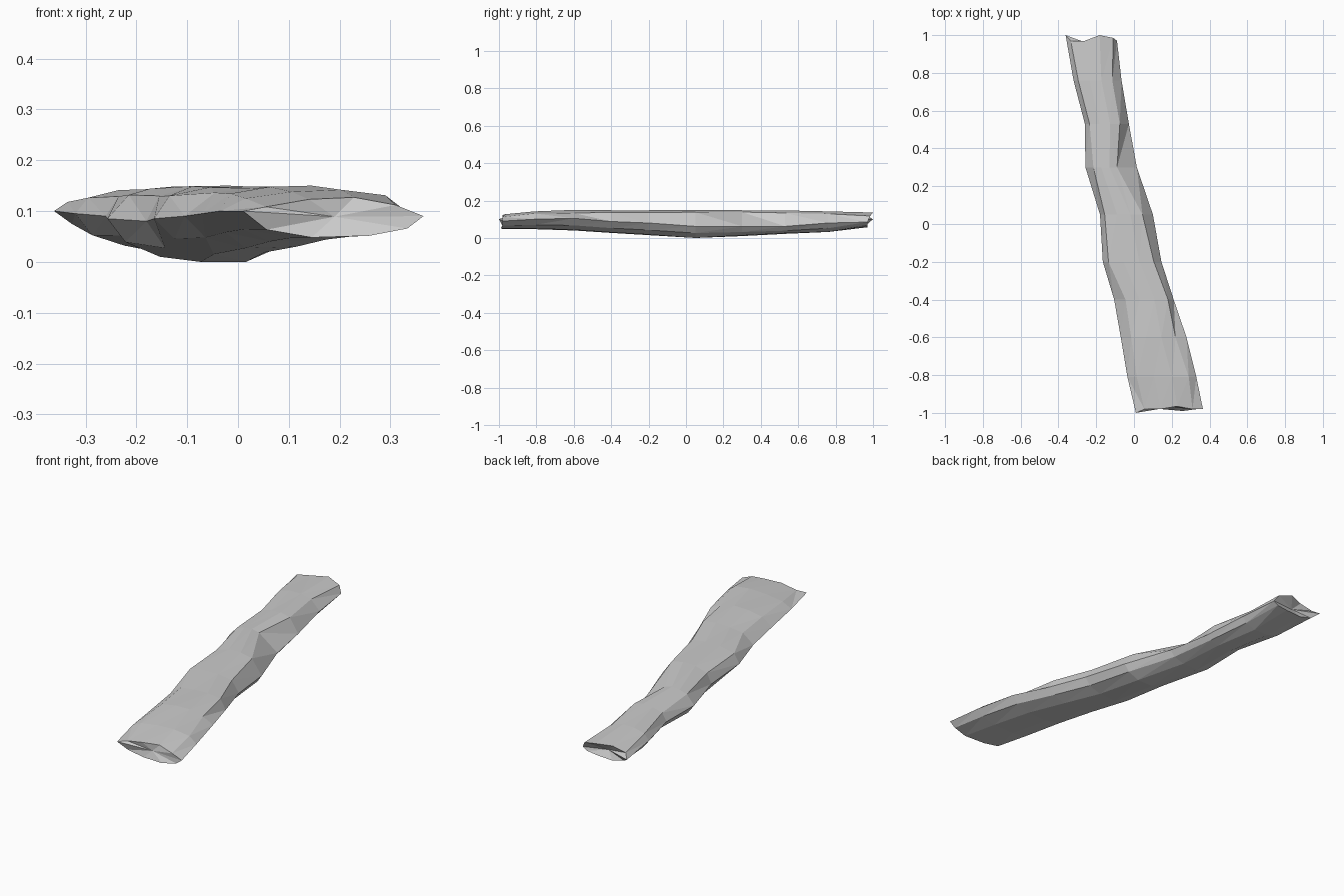
import bpy, bmesh, random
from mathutils import Vector

random.seed(4)

# Stations along the log: y, left edge x, left shoulder x, right shoulder x, right edge x,
# left edge z, right edge z, top z, bottom z
stations = [
    (-0.98,  0.010,  0.055,  0.310,  0.365, 0.100, 0.090, 0.127, 0.048),
    (-0.81, -0.035,  0.015,  0.290,  0.330, 0.100, 0.100, 0.142, 0.047),
    (-0.60, -0.070, -0.015,  0.220,  0.278, 0.095, 0.105, 0.150, 0.040),
    (-0.40, -0.105, -0.045,  0.180,  0.210, 0.090, 0.088, 0.148, 0.027),
    (-0.20, -0.165, -0.135,  0.105,  0.145, 0.085, 0.080, 0.148, 0.015),
    ( 0.05, -0.180, -0.155,  0.045,  0.100, 0.080, 0.062, 0.150, 0.000),
    ( 0.30, -0.257, -0.215, -0.090,  0.015, 0.085, 0.062, 0.148, 0.010),
    ( 0.53, -0.260, -0.235, -0.075, -0.027, 0.090, 0.062, 0.147, 0.022),
    ( 0.76, -0.320, -0.295, -0.115, -0.066, 0.095, 0.080, 0.142, 0.032),
    ( 0.97, -0.362, -0.335, -0.110, -0.090, 0.100, 0.085, 0.136, 0.057),
]


def section(y, xl, sl, sr, xr, zl, zr, zt, zb):
    """Flattened ten-sided cross-section with soft shoulders."""
    w = xr - xl
    j = lambda: random.uniform(-0.005, 0.005)
    return [Vector(p) for p in (
        (xl, y, zl),
        (sl, y, zt - 0.016 + j()),
        (sl + (sr - sl) * 0.33, y, zt - abs(j())),
        (sl + (sr - sl) * 0.68, y, zt),
        (sr, y, zt - 0.014 + j()),
        (xr, y, zr),
        (xr - w * 0.09, y, zb + (zr - zb) * 0.42),
        (xl + w * 0.70, y, zb + abs(j())),
        (xl + w * 0.38, y, zb),
        (xl + w * 0.13, y, zb + (zl - zb) * 0.38 + j()),
    )]


bm = bmesh.new()
rings = [[bm.verts.new(p) for p in section(*s)] for s in stations]
n = len(rings[0])

# Ragged sawn ends
for v, dy in zip(rings[0], (-.02, 0, 0, .015, 0, 0, 0, -.01, 0, 0)):
    v.co.y += dy
for v, dy in zip(rings[-1], (.03, 0, 0, .03, .015, 0, 0, 0, 0, 0)):
    v.co.y += dy

# Bark
for a, b in zip(rings, rings[1:]):
    for i in range(n):
        k = (i + 1) % n
        bm.faces.new((a[i], a[k], b[k], b[i]))

# End caps, slightly hollowed
for ring, dy in ((rings[0], 0.012), (rings[-1], -0.03)):
    c = sum((v.co for v in ring), Vector()) / n
    hub = bm.verts.new(c + Vector((0, dy, 0)))
    for i in range(n):
        bm.faces.new((ring[i], ring[(i + 1) % n], hub))

bmesh.ops.triangulate(bm, faces=[f for f in bm.faces if len(f.verts) > 3])
bmesh.ops.recalc_face_normals(bm, faces=bm.faces)
mesh = bpy.data.meshes.new("log")
bm.to_mesh(mesh)
bm.free()
bpy.context.collection.objects.link(bpy.data.objects.new("log", mesh))
